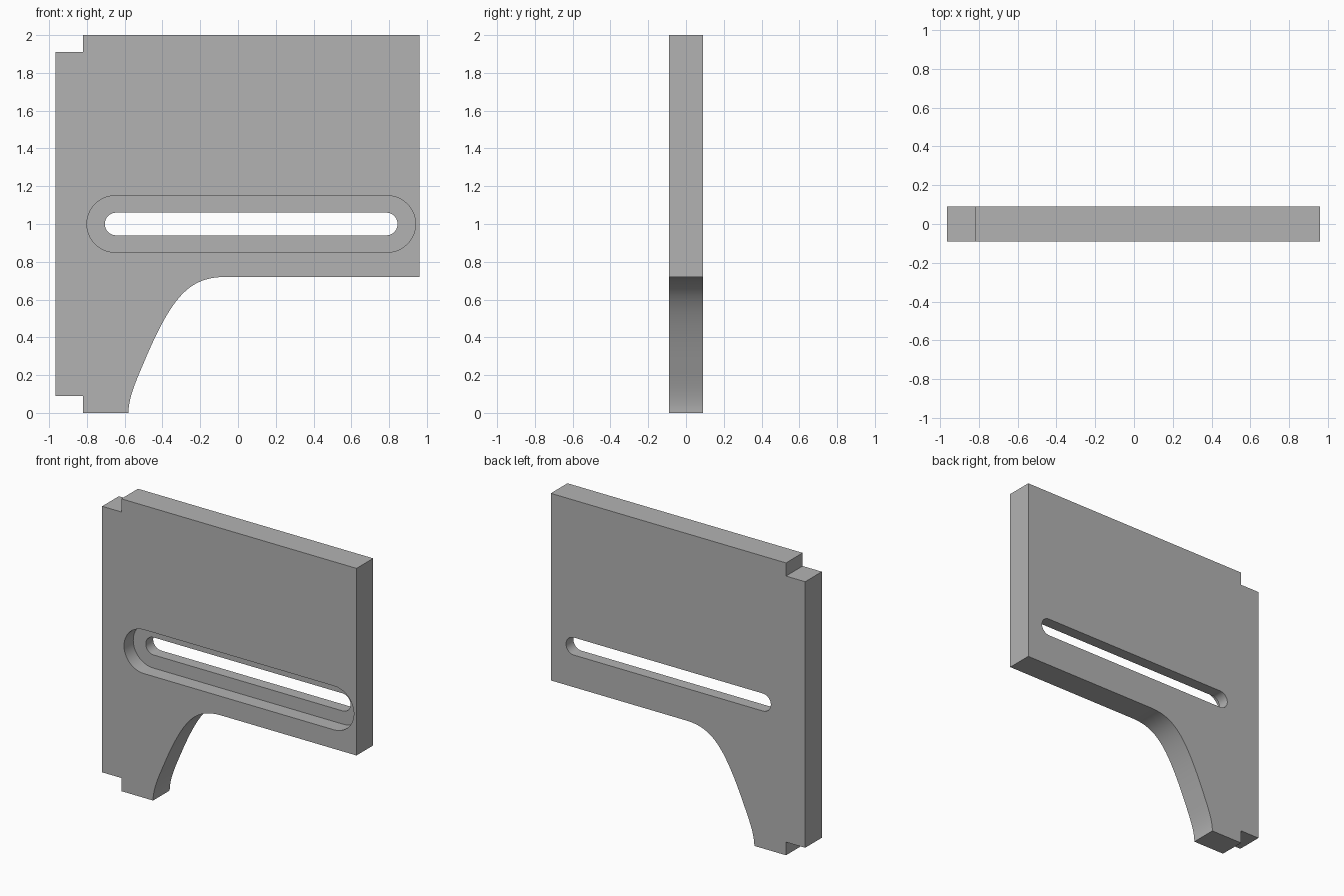
import bpy, bmesh, math
from mathutils import Vector
from mathutils.geometry import interpolate_bezier

cube = bpy.data.objects.get("Cube")
if cube:
    bpy.data.objects.remove(cube, do_unlink=True)

HALF = 0.09            # half the plate thickness
RECESS_FLOOR = 0.01    # y of the recess floor

grey = bpy.data.materials.new("plain grey")
grey.use_nodes = True
colour = (0.45, 0.45, 0.45, 1)
grey.diffuse_color = colour
grey.node_tree.nodes["Principled BSDF"].inputs["Base Color"].default_value = colour


def extrude_profile(name, points, y0, y1):
    """Solid made from an x-z outline swept from y0 to y1."""
    bm = bmesh.new()
    face = bm.faces.new([bm.verts.new((x, y0, z)) for x, z in points])
    swept = bmesh.ops.extrude_face_region(bm, geom=[face])["geom"]
    verts = [v for v in swept if isinstance(v, bmesh.types.BMVert)]
    bmesh.ops.translate(bm, verts=verts, vec=(0, y1 - y0, 0))
    bmesh.ops.recalc_face_normals(bm, faces=bm.faces)
    mesh = bpy.data.meshes.new(name)
    bm.to_mesh(mesh)
    bm.free()
    mesh.materials.append(grey)
    obj = bpy.data.objects.new(name, mesh)
    bpy.context.collection.objects.link(obj)
    return obj


def slot_outline(left, right, z, radius, steps=20):
    """Rounded slot: a half circle at each end."""
    points = []
    for centre, start in ((right, -math.pi / 2), (left, math.pi / 2)):
        for i in range(steps + 1):
            a = start + math.pi * i / steps
            points.append((centre + radius * math.cos(a), z + radius * math.sin(a)))
    return points


def bezier(*controls, steps=16):
    a, b, c, d = (Vector(p) for p in controls)
    return [tuple(p)[:2] for p in interpolate_bezier(a, b, c, d, steps)]


# Bracket plate: curved foot, straight arm, notched back edge
foot = bezier((-0.58, 0), (-0.58, 0.09), (-0.53, 0.19), (-0.48, 0.31))
sweep = bezier((-0.48, 0.31), (-0.34, 0.63), (-0.25, 0.72), (-0.06, 0.72), steps=24)
arm = [(0.96, 0.72), (0.96, 2), (-0.82, 2)]
back = [(-0.82, 1.91), (-0.965, 1.91), (-0.965, 0.09), (-0.82, 0.09), (-0.82, 0)]
plate = extrude_profile("bracket_plate", foot + sweep[1:] + arm + back, -HALF, HALF)

# Front recess and the through slot inside it
cutters = [
    extrude_profile("recess_cutter", slot_outline(-0.65, 0.79, 1, 0.15), -0.2, RECESS_FLOOR),
    extrude_profile("slot_cutter", slot_outline(-0.645, 0.785, 1, 0.06), -0.3, 0.3),
]
bpy.ops.object.select_all(action="DESELECT")
bpy.context.view_layer.objects.active = plate
plate.select_set(True)
for cutter in cutters:
    cutter.hide_render = True
    cut = plate.modifiers.new(cutter.name, "BOOLEAN")
    cut.operation = "DIFFERENCE"
    cut.solver = "EXACT"
    cut.object = cutter
    bpy.ops.object.modifier_apply(modifier=cut.name)
    bpy.data.objects.remove(cutter, do_unlink=True)

# Smooth curved walls, sharp corners
bpy.ops.object.shade_smooth_by_angle(angle=math.radians(30))
